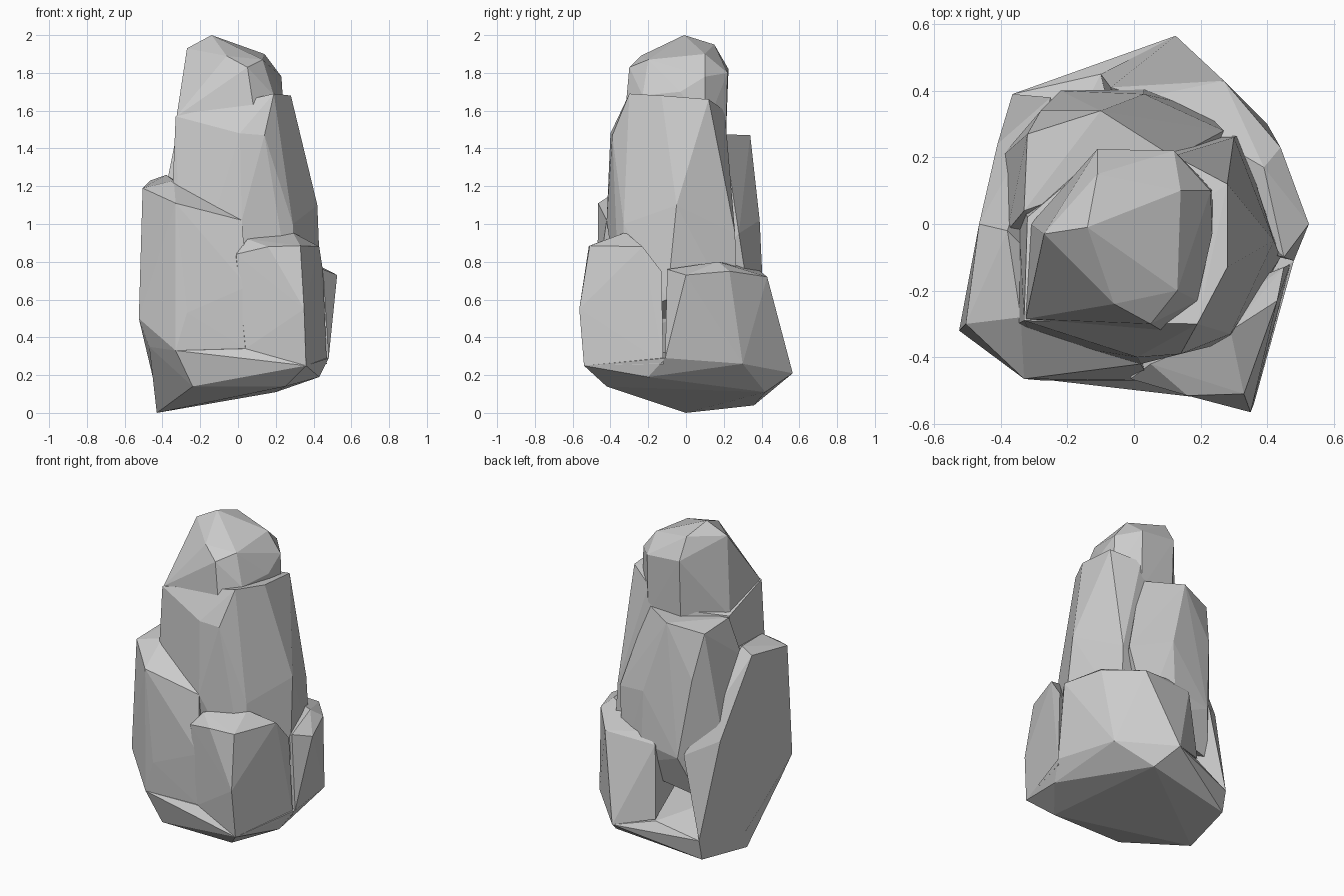
import bpy, bmesh


def boulder(name, points):
    """Faceted rock chunk: the convex hull of a few corner points."""
    bm = bmesh.new()
    for p in points:
        bm.verts.new(p)
    res = bmesh.ops.convex_hull(bm, input=bm.verts)
    loose = {g for g in res["geom_interior"] + res["geom_unused"]
             if isinstance(g, bmesh.types.BMVert)}
    bmesh.ops.delete(bm, geom=list(loose), context='VERTS')
    bmesh.ops.recalc_face_normals(bm, faces=bm.faces)
    me = bpy.data.meshes.new(name)
    bm.to_mesh(me)
    bm.free()
    ob = bpy.data.objects.new(name, me)
    bpy.context.collection.objects.link(ob)
    return ob


# Rounded summit
cap = boulder("summit", [
    (-.14, -.01, 2.0), (-.27, -.03, 1.93), (-.06, -.24, 1.89), (.05, -.30, 1.83),
    (.13, -.20, 1.87), (.14, .10, 1.90), (-.11, .15, 1.95), (-.11, .225, 1.82),
    (.12, .22, 1.80), (.23, .10, 1.78), (.235, -.03, 1.70), (.19, -.23, 1.68),
    (-.325, -.285, 1.57), (-.31, .0, 1.44), (-.11, .21, 1.42), (.12, .21, 1.42),
    (.24, .1, 1.5), (.1, -.33, 1.5)])

# Tall tapering core
core = boulder("core", [
    (-.33, -.29, 1.57), (.01, -.40, 1.48), (.14, -.39, 1.47), (.19, -.30, 1.69),
    (.28, -.13, 1.68), (.28, .12, 1.66), (.12, .205, 1.6), (-.11, .2, 1.5),
    (-.32, .02, 1.45), (.42, -.05, 1.1), (.29, -.33, 1.0), (.30, .26, .95),
    (.02, -.42, 1.02), (-.35, -.3, 1.1), (-.35, .1, 1.0), (.44, -.1, .6),
    (.3, -.35, .5), (.32, .27, .5), (-.3, -.35, .5), (-.3, .25, .5)])

# Back buttress with the high step
back = boulder("back_buttress", [
    (.12, .20, 1.475), (-.10, .34, 1.47), (-.32, .27, 1.43), (-.33, .04, 1.45),
    (.03, .39, 1.02), (-.28, .34, 1.15), (-.38, -.02, 1.2), (.27, .28, .95),
    (-.22, .40, .66), (.03, .405, .7), (-.4, .2, .75), (.2, .35, .5),
    (-.3, .3, .4), (.1, -.1, .6)])

# Left shoulder, sloping away to the back
left = boulder("left_shoulder", [
    (-.33, -.465, 1.11), (-.505, -.30, 1.19), (-.465, .0, 1.23), (-.38, -.02, 1.26),
    (-.34, -.28, 1.23), (.02, -.42, 1.02), (-.41, .24, .76), (-.25, .38, .68),
    (-.525, -.32, .5), (-.27, -.47, .53), (.05, -.47, .67), (-.47, -.29, .35),
    (-.33, -.46, .33), (.04, -.46, .34), (-.365, .39, .17), (-.43, .02, .1)])

# Front right block
front = boulder("front_right_block", [
    (-.01, -.465, .84), (.05, -.42, .92), (.29, -.32, .955), (.43, -.23, .88),
    (.16, -.515, .88), (.33, -.51, .885), (.35, -.565, .55), (.36, -.54, .25),
    (.04, -.465, .34), (.06, -.48, .66), (.45, -.13, .75), (.47, -.12, .26),
    (.0, -.3, .4)])

# Right and back right block
right = boulder("right_block", [
    (.525, .0, .73), (.45, -.10, .76), (.39, .17, .80), (.44, .23, .75),
    (.27, .43, .72), (-.07, .41, .71), (.48, -.11, .29), (.40, .30, .26),
    (.125, .565, .21), (-.10, .45, .26), (.0, .0, .4), (.03, .38, .76)])

# Tilted underside
base = boulder("foot", [
    (-.43, .0, .0), (-.365, .36, .04), (-.365, .39, .17), (-.10, .45, .25),
    (.125, .565, .21), (.40, .30, .26), (.48, -.11, .29), (.43, -.2, .19),
    (.36, -.54, .25), (.25, -.42, .14), (-.24, -.42, .14), (-.33, -.46, .33),
    (-.47, -.29, .35), (.04, -.465, .34), (.2, .42, .11)])

# Fuse the chunks into one rock
chunks = [cap, back, left, front, right, base]
for c in chunks:
    m = core.modifiers.new(c.name, 'BOOLEAN')
    m.operation = 'UNION'
    m.solver = 'EXACT'
    m.object = c
deps = bpy.context.evaluated_depsgraph_get()
fused = bpy.data.meshes.new_from_object(core.evaluated_get(deps))
core.modifiers.clear()
core.data = fused
core.name = "rock_spire"
for c in chunks:
    bpy.data.objects.remove(c)
